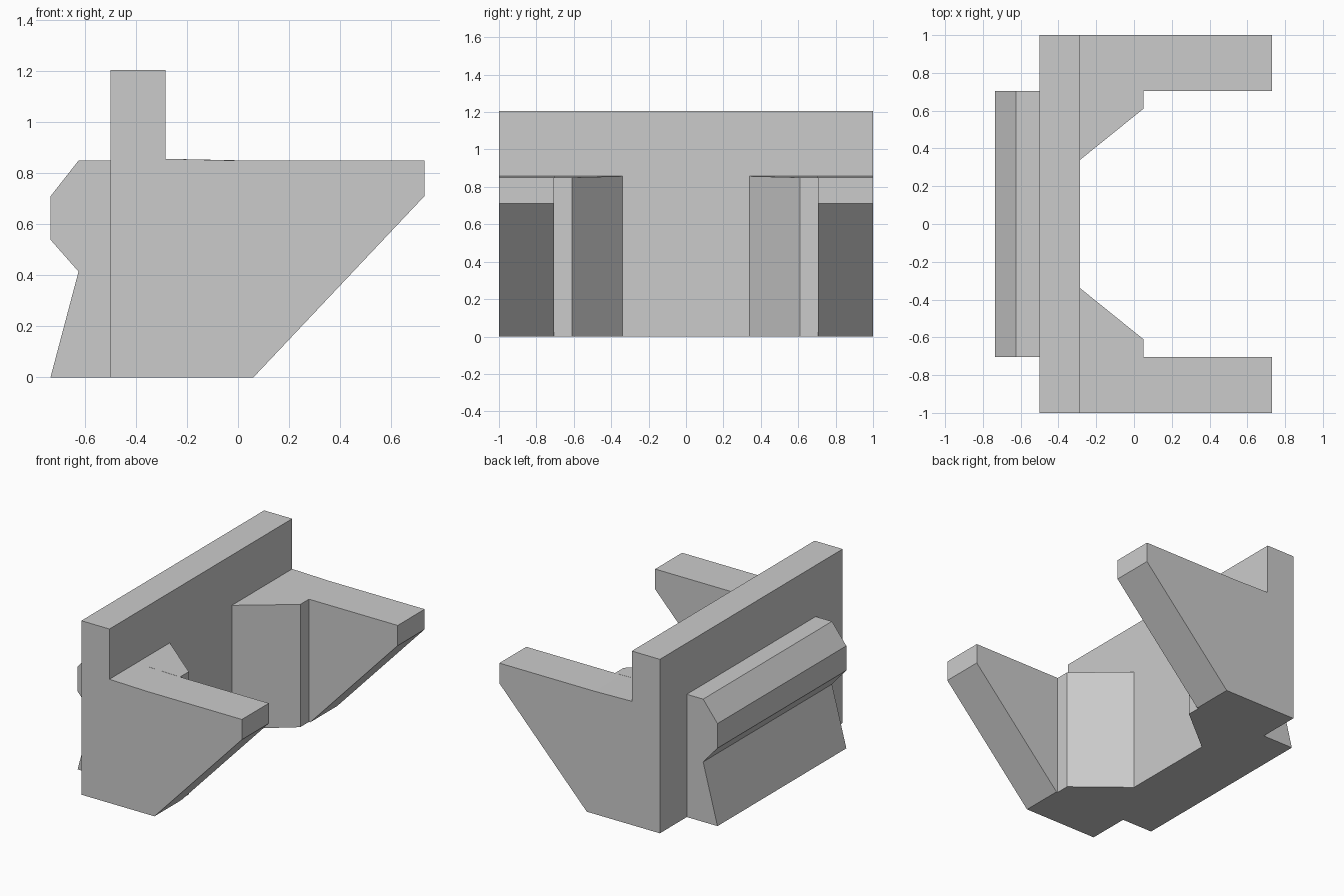
import bpy, bmesh
from mathutils import Vector

cube = bpy.data.objects.get("Cube")
if cube:
    bpy.data.objects.remove(cube)

grey = bpy.data.materials.new("plain grey")
grey.use_nodes = True
grey.diffuse_color = (0.6, 0.6, 0.6, 1)
grey.node_tree.nodes["Principled BSDF"].inputs["Base Color"].default_value = (0.6, 0.6, 0.6, 1)

PLATE_BACK, PLATE_FRONT = -0.5, -0.285
ARM_INNER = 0.705
TOP, TOP_ROOT = 0.85, 0.857


def prism(name, points, offset):
    """Extrude a closed outline along offset into a flat-shaded solid."""
    bm = bmesh.new()
    face = bm.faces.new([bm.verts.new(p) for p in points])
    new = bmesh.ops.extrude_face_region(bm, geom=[face])["geom"]
    verts = [g for g in new if isinstance(g, bmesh.types.BMVert)]
    bmesh.ops.translate(bm, verts=verts, vec=Vector(offset))
    bmesh.ops.recalc_face_normals(bm, faces=bm.faces)
    mesh = bpy.data.meshes.new(name)
    bm.to_mesh(mesh)
    bm.free()
    mesh.materials.append(grey)
    obj = bpy.data.objects.new(name, mesh)
    bpy.context.collection.objects.link(obj)
    return obj


def side_prism(name, profile, y0, y1):
    """Extrude an x-z profile from y0 to y1."""
    return prism(name, [(x, y0, z) for x, z in profile], (0, y1 - y0, 0))


# Upright plate
side_prism("upright_plate", [(PLATE_BACK, 0), (PLATE_FRONT, 0),
                             (PLATE_FRONT, 1.205), (PLATE_BACK, 1.205)], -1, 1)

# Notched rail on the back of the plate
side_prism("notched_rail", [(PLATE_BACK, 0), (-0.735, 0), (-0.625, 0.415), (-0.735, 0.54),
                            (-0.735, 0.71), (-0.625, TOP), (PLATE_BACK, TOP)],
           -ARM_INNER, ARM_INNER)

# Tapered arms and their angled gussets, one pair on each side
arm_profile = [(PLATE_FRONT, 0), (0.06, 0), (0.73, 0.71), (0.73, TOP), (0, TOP),
               (PLATE_FRONT, TOP_ROOT)]
gusset_plan = [(PLATE_FRONT, 0.34), (0.05, 0.61), (0.05, ARM_INNER), (PLATE_FRONT, ARM_INNER)]

for label, side in (("front", -1), ("back", 1)):
    side_prism(label + "_arm", arm_profile, side * ARM_INNER, side)
    gusset = prism(label + "_gusset", [(x, side * y, 0) for x, y in gusset_plan], (0, 0, TOP))
    # Raise the gusset top slightly where it meets the plate
    for v in gusset.data.vertices:
        if v.co.z > 0.5 and v.co.x < 0:
            v.co.z = TOP_ROOT
